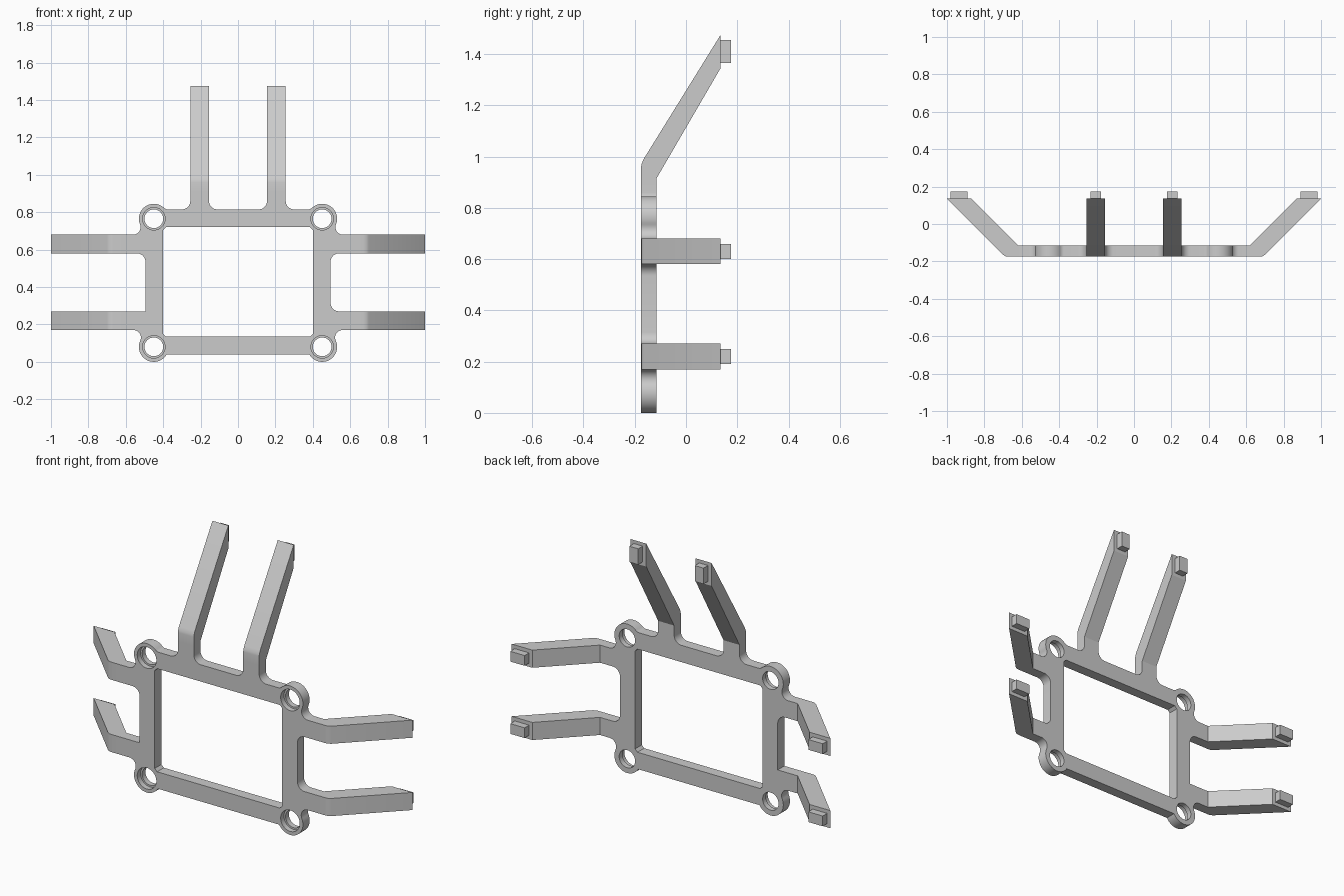
import bpy, bmesh
from math import sin, cos, radians, pi
from mathutils import Matrix

cube = bpy.data.objects.get("Cube")
if cube:
    bpy.data.objects.remove(cube)

grey = bpy.data.materials.new("plain grey")
grey.use_nodes = True
colour = (0.6, 0.6, 0.6, 1)
grey.diffuse_color = colour
grey.node_tree.nodes["Principled BSDF"].inputs["Base Color"].default_value = colour

# Orientations for a flat profile: upright facing front, flat, or side-on
FRONT = Matrix.Rotation(pi / 2, 4, 'X')
FLAT = Matrix.Identity(4)
SIDE = Matrix(((0, 0, 1, 0), (1, 0, 0, 0), (0, 1, 0, 0), (0, 0, 0, 1)))


def arc(cx, cy, r, start, end, n=10):
    angles = [radians(start + (end - start) * i / n) for i in range(n + 1)]
    return [(cx + r * cos(a), cy + r * sin(a)) for a in angles]


def circle(cx, cy, r, n=48):
    return arc(cx, cy, r, 0, 360, n)[:-1]


def box(x0, x1, y0, y1):
    return [(x0, y0), (x1, y0), (x1, y1), (x0, y1)]


def mirror(points):
    return [(-x, y) for x, y in reversed(points)]


def plate(name, loops, thickness, matrix, location):
    """Solid plate from an outline followed by any hole loops."""
    curve = bpy.data.curves.new(name, 'CURVE')
    curve.dimensions = '2D'
    curve.fill_mode = 'BOTH'
    curve.extrude = thickness / 2
    for loop in loops:
        spline = curve.splines.new('POLY')
        spline.points.add(len(loop) - 1)
        for point, (x, y) in zip(spline.points, loop):
            point.co = (x, y, 0, 1)
        spline.use_cyclic_u = True
    temp = bpy.data.objects.new("temp", curve)
    bpy.context.collection.objects.link(temp)
    bpy.context.view_layer.update()
    graph = bpy.context.evaluated_depsgraph_get()
    mesh = bpy.data.meshes.new_from_object(temp.evaluated_get(graph))
    bpy.data.objects.remove(temp)

    bm = bmesh.new()
    bm.from_mesh(mesh)
    bmesh.ops.remove_doubles(bm, verts=bm.verts, dist=0.0001)
    bm.transform(Matrix.Translation(location) @ matrix)
    bmesh.ops.recalc_face_normals(bm, faces=bm.faces)
    bm.to_mesh(mesh)
    bm.free()
    mesh.materials.clear()
    mesh.materials.append(grey)
    obj = bpy.data.objects.new(name, mesh)
    bpy.context.collection.objects.link(obj)
    bpy.ops.object.select_all(action='DESELECT')
    obj.select_set(True)
    bpy.context.view_layer.objects.active = obj
    bpy.ops.object.shade_smooth_by_angle(angle=radians(30))
    return obj


def half_outline(rounded):
    """Frame edge from bottom to top on the +x side."""
    pts = arc(.45, .08, .08, -150, 24.6, 28)               # lower boss
    pts += arc(.559, .13, .04, 204.6, 90)
    pts += [(.62, .17), (.62, .27)]                        # lower arm root
    pts += arc(.54, .315, .045, 270, 180) if rounded else [(.495, .27)]
    pts += arc(.54, .535, .045, 180, 90)
    pts += [(.62, .58), (.62, .68)]                        # upper arm root
    pts += arc(.561, .72, .04, 270, 158)
    pts += arc(.45, .765, .08, -22, 133.3, 28)[1:]         # upper boss
    pts += arc(.3745, .845, .03, -46.7, -90, 6)[1:]
    pts += arc(.30, .86, .045, 270, 180)
    pts += [(.255, .91), (.155, .91)]                      # top arm root
    pts += arc(.11, .86, .045, 0, -90)
    return pts


# Frame with opening and screw holes
outline = half_outline(True) + mirror(half_outline(False))
opening_half = [(.385, .135), (.40, .15), (.40, .705), (.385, .72)]
opening = opening_half + mirror(opening_half)
holes = [(x, z) for x in (-.45, .45) for z in (.08, .765)]
plate("frame", [outline, opening] + [circle(x, z, .06) for x, z in holes],
      .06, FRONT, (0, -.145, 0))

# Narrower lip in the rear half of each hole
for i, (x, z) in enumerate(holes):
    plate(f"hole_lip_{i + 1}", [circle(x, z, .06), circle(x, z, .05)],
          .03, FRONT, (0, -.13, 0))

# Bent side arms with pegs
side_arm = [(.62, -.175), (.668, -.175), (.685, -.1735), (.70, -.165),
            (1, .135), (.87, .135), (.62, -.115)]
side_peg = box(.89, .98, .135, .175)
for side, flip in (("left", list), ("right", mirror)):
    for level, z in (("lower", .22), ("upper", .63)):
        plate(f"{side}_{level}_arm", [flip(side_arm)], .1, FLAT, (0, 0, z))
        plate(f"{side}_{level}_peg", [flip(side_peg)], .058, FLAT, (0, 0, z))

# Bent top arms with pegs
top_arm = [(-.175, .91), (-.175, .96), (-.173, .972), (-.165, .991),
           (.135, 1.475), (.135, 1.345), (-.115, .915), (-.115, .91)]
top_peg = box(.135, .175, 1.365, 1.455)
for side, x in (("left", .205), ("right", -.205)):
    plate(f"{side}_top_arm", [top_arm], .1, SIDE, (x, 0, 0))
    plate(f"{side}_top_peg", [top_peg], .055, SIDE, (x, 0, 0))
